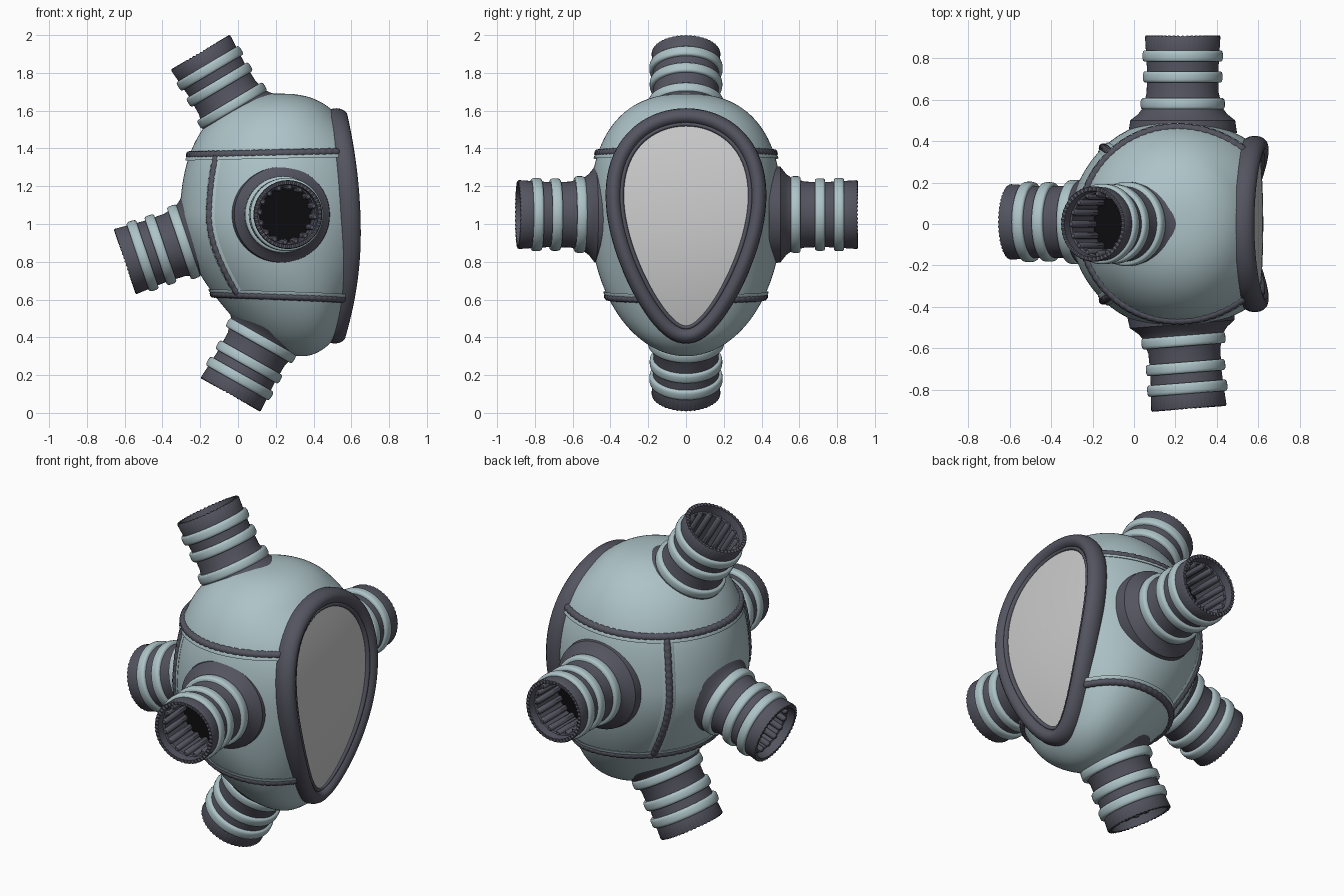
import bpy, bmesh
from math import sin, cos, pi, sqrt, acos
from mathutils import Vector

if "Cube" in bpy.data.objects:
    bpy.data.objects.remove(bpy.data.objects["Cube"])


def material(name, rgb):
    m = bpy.data.materials.new(name)
    m.diffuse_color = (*rgb, 1)
    m.use_nodes = True
    m.node_tree.nodes["Principled BSDF"].inputs["Base Color"].default_value = m.diffuse_color
    return m


LIGHT = material("pale_fabric", (0.42, 0.55, 0.58))
DARK = material("dark_rubber", (0.09, 0.09, 0.12))
BLACK = material("hollow_black", (0.004, 0.004, 0.005))


def grid_object(name, rows, mat, wrap_rows=False, caps=False, angle=40):
    """Skin a list of closed vertex loops."""
    n, k = len(rows), len(rows[0])
    bm = bmesh.new()
    vs = [[bm.verts.new(p) for p in row] for row in rows]
    for i in range(n if wrap_rows else n - 1):
        a, b = vs[i], vs[(i + 1) % n]
        for j in range(k):
            bm.faces.new((a[j], a[(j + 1) % k], b[(j + 1) % k], b[j]))
    if caps:
        bm.faces.new(vs[0])
        bm.faces.new(vs[-1])
    bmesh.ops.remove_doubles(bm, verts=bm.verts, dist=1e-5)
    bmesh.ops.recalc_face_normals(bm, faces=bm.faces)
    me = bpy.data.meshes.new(name)
    bm.to_mesh(me)
    bm.free()
    ob = bpy.data.objects.new(name, me)
    bpy.context.collection.objects.link(ob)
    if mat:
        me.materials.append(mat)
    bpy.ops.object.select_all(action='DESELECT')
    ob.select_set(True)
    bpy.context.view_layer.objects.active = ob
    bpy.ops.object.shade_smooth_by_angle(angle=angle * pi / 180)
    return ob


# Shape functions of the egg body and its teardrop window
ZC, ZH, Z_TOP, Z_BOT = 0.99, 0.58, 1.57, 0.41


def radius(z):
    h, n = (0.64, 2.45) if z > 1.05 else (0.75, 2.0)
    return 0.508 * max(0, 1 - (abs(z - 1.05) / h) ** n) ** (1 / n)


def centre_x(z):
    u = min(1, max(0, (1.05 - z) / 0.7))
    return 0.2 + 0.14 * u * u * (3 - 2 * u) + 0.04 * max(0, z - 1.05)


def window_x(z):
    return 0.6 - (0.18 if z > 0.95 else 0.27) * (z - 0.95) ** 2


def outline(t):
    return 0.365 * sin(t) * (1 + 0.33 * cos(t)), ZC + ZH * cos(t)


def front_fit(z):
    """Front stretch so the body meets the window edge, and the angle there."""
    z = min(Z_TOP, max(Z_BOT, z))
    w = outline(acos(max(-1, min(1, (z - ZC) / ZH))))[0]
    s = w / radius(z)
    c = sqrt(1 - s * s)
    return (window_x(z) - centre_x(z)) / (radius(z) * c), acos(c)


def surface(z, th):
    r, k = radius(z), front_fit(z)[0]
    c = cos(th)
    x = centre_x(z) + r * c * (1 + (k - 1) * max(0, c) ** 0.5)
    return Vector((min(x, window_x(z) - 0.005), r * sin(th), z))


# Body shell
rows = []
for i in range(65):
    a = pi * i / 64
    z = 1.05 + cos(a) * (0.64 if a < pi / 2 else 0.75)
    rows.append([surface(z, 2 * pi * j / 96) for j in range(96)])
grid_object("body_shell", rows, LIGHT)


# Window frame: oval section swept round the teardrop, plus a thin inner rim
def frame(name, inset, shift, a, b):
    rows = []
    for i in range(96):
        t = 2 * pi * i / 96
        y, z = outline(t)
        y0, z0 = outline(t - 0.01)
        y1, z1 = outline(t + 0.01)
        n = Vector((0, -(z1 - z0), y1 - y0)).normalized()
        p = Vector((window_x(z) + shift, y, z)) - n * inset
        rows.append([p + n * a * cos(q) + Vector((b * sin(q), 0, 0))
                     for q in (2 * pi * j / 16 for j in range(16))])
    grid_object(name, rows, DARK, wrap_rows=True)


frame("window_frame", 0, -0.01, 0.043, 0.06)
frame("window_inner_rim", 0.042, 0.015, 0.012, 0.018)

# Window pane, slightly domed
rows = []
for k in range(11):
    f = k / 10
    loop = []
    for j in range(96):
        y, z = outline(2 * pi * j / 96)
        y, z = y * 0.9 * f, ZC + (z - ZC) * 0.93 * f
        loop.append((window_x(z) + 0.012 + 0.012 * (1 - f * f), y, z))
    rows.append(loop)
grid_object("window_pane", rows, None)


# Seams: a notched cord lying on a flat pale welt
def sweep(name, pts, w, h, mat, beaded):
    mid, rows = Vector((0.22, 0, 1.0)), []
    for i, p in enumerate(pts):
        t = (pts[min(i + 1, len(pts) - 1)] - pts[max(i - 1, 0)]).normalized()
        n = p - mid
        n = (n - t * n.dot(t)).normalized()
        b = t.cross(n)
        s = (0.86, 1, 1.02, 1)[i % 4] if beaded else 1
        rows.append([p + b * w * s * cos(q) + n * h * s * sin(q)
                     for q in (2 * pi * j / 10 for j in range(10))])
    grid_object(name, rows, mat, caps=True)


def seam(name, path, beads):
    pts = [path(i / (beads * 4)) for i in range(beads * 4 + 1)]
    sweep(name + "_cord", pts, 0.021, 0.02, DARK, True)
    sweep(name + "_welt", pts[::4], 0.036, 0.008, LIGHT, False)


def level_seam(a, b):
    t0 = front_fit(a)[1]

    def path(u):
        th = t0 + (2 * pi - 2 * t0) * u
        return surface(a + b * cos(th), th)
    return path


seam("upper_seam", level_seam(1.375, 0.01), 60)
seam("lower_seam", level_seam(0.615, -0.015), 52)
for side, s in (("left", -1), ("right", 1)):
    seam(side + "_back_seam", lambda u: surface(1.36 - 0.73 * u, s * 2.33), 20)


# Hose sockets
def lathe(name, prof, origin, axis, mat, seg=96, teeth=()):
    q = Vector((0, 0, 1)).rotation_difference(axis)
    rows = []
    for i, (s, r) in enumerate(prof):
        loop = []
        for j in range(seg):
            d = 0.005 * (j % 2) if i in teeth else 0
            a = 2 * pi * j / seg
            loop.append(origin + q @ Vector((r * cos(a), r * sin(a), s - d)))
        rows.append(loop)
    return grid_object(name, rows, mat)


HOSE = [(-0.06, 0), (-0.06, 0.262), (0, 0.253), (0.03, 0.215), (0.06, 0.193),
        (0.1, 0.183), (0.13, 0.174), (0.24, 0.172), (0.34, 0.178),
        (0.403, 0.182), (0.41, 0.178), (0.41, 0.160), (0.36, 0.156),
        (0.355, 0.148), (0.15, 0.148), (0.15, 0)]
BANDS = [(0.08, 0.203), (0.21, 0.192), (0.31, 0.194)]


def hose(name, end, axis):
    axis = Vector(axis).normalized()
    base = Vector(end) - axis * 0.41
    lathe(name + "_tube", HOSE, base, axis, DARK, teeth=(9, 10, 11))
    # Pale raised bands, flat-topped with rounded edges
    for i, (s, r) in enumerate(BANDS):
        prof = [(-0.027, -0.034), (-0.027, -0.009), (-0.022, -0.003), (-0.012, 0),
                (0.012, 0), (0.022, -0.003), (0.027, -0.009), (0.027, -0.034)]
        lathe(f"{name}_band_{i + 1}", [(s + u, r + v) for u, v in prof],
              base, axis, LIGHT, 64)
    # Black bottom of the bore and gripping ribs around it
    lathe(name + "_bore", [(0.153, 0), (0.153, 0.147)], base, axis, BLACK, 32)
    q = Vector((0, 0, 1)).rotation_difference(axis)
    for i in range(16):
        a = 2 * pi * i / 16
        p = base + q @ Vector((0.147 * cos(a), 0.147 * sin(a), 0))
        lathe(f"{name}_rib_{i + 1}", [(0.15, 0.018), (0.355, 0.018), (0.365, 0.01),
                                      (0.365, 0)], p, axis, DARK, 8)


hose("front_hose", (0.265, -0.892, 1.05), (0.08, -1, 0))
hose("rear_hose", (0.235, 0.91, 1.05), (0, 1, 0))
hose("side_hose", (-0.6, 0.01, 0.8), (-0.948, 0, -0.32))
hose("top_hose", (-0.2, 0, 1.91), (-0.51, 0, 0.86))
hose("bottom_hose", (-0.04, 0, 0.095), (-0.49, 0, -0.87))
